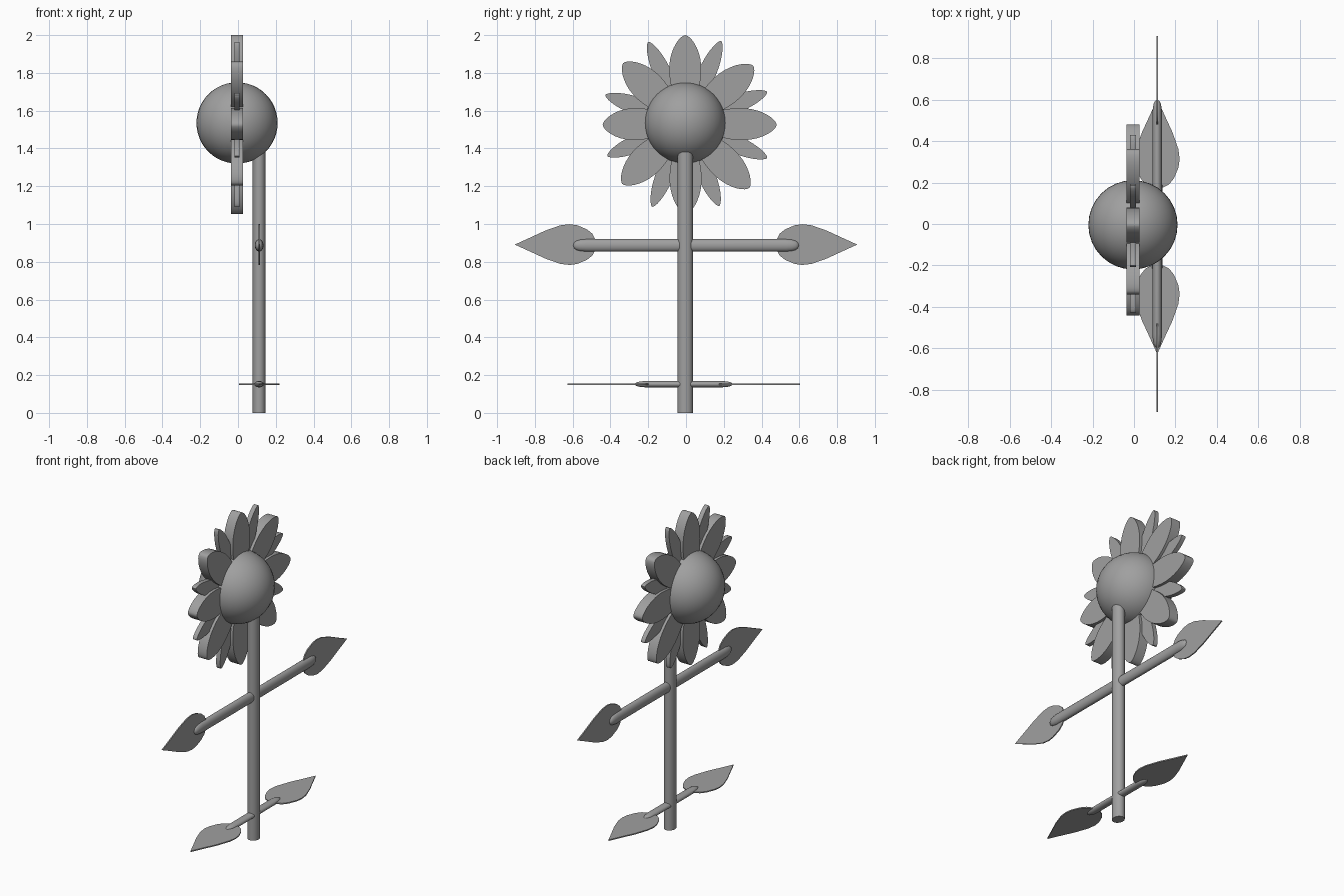
import bpy, bmesh, math
from mathutils import Matrix, Vector

if "Cube" in bpy.data.objects:
    bpy.data.objects.remove(bpy.data.objects["Cube"])

grey = bpy.data.materials.new("plain grey")
grey.diffuse_color = (0.35, 0.35, 0.35, 1)
grey.use_nodes = True
grey.node_tree.nodes["Principled BSDF"].inputs["Base Color"].default_value = grey.diffuse_color

HEAD = Vector((-0.005, -0.004, 1.535))
STEM_X = 0.112


def finish(name, bm, matrix=Matrix()):
    """Turn a bmesh into a smooth-shaded object with sharp edges kept."""
    bmesh.ops.recalc_face_normals(bm, faces=bm.faces)
    bm.transform(matrix)
    mesh = bpy.data.meshes.new(name)
    bm.to_mesh(mesh)
    bm.free()
    ob = bpy.data.objects.new(name, mesh)
    bpy.context.collection.objects.link(ob)
    mesh.materials.append(grey)
    bpy.ops.object.select_all(action='DESELECT')
    ob.select_set(True)
    bpy.context.view_layer.objects.active = ob
    bpy.ops.object.shade_smooth_by_angle(angle=math.radians(35))
    return ob


def blade(name, half, thickness, matrix):
    """Flat slab along local +Y, symmetric in Z, thick in X; half = (distance, half width)."""
    outline = half + [(d, -w) for d, w in reversed(half[1:-1])]
    bm = bmesh.new()
    face = bm.faces.new([bm.verts.new((-thickness / 2, d, w)) for d, w in outline])
    ext = bmesh.ops.extrude_face_region(bm, geom=[face])
    verts = [v for v in ext["geom"] if isinstance(v, bmesh.types.BMVert)]
    bmesh.ops.translate(bm, verts=verts, vec=(thickness, 0, 0))
    return finish(name, bm, matrix)


def rod(name, profile, rx, rz, matrix):
    """Elliptical rod along local +Y from (distance, relative radius) stations."""
    n = 24
    bm = bmesh.new()
    rings = [[bm.verts.new((rx * r * math.cos(2 * math.pi * i / n), d,
                            rz * r * math.sin(2 * math.pi * i / n))) for i in range(n)]
             for d, r in profile]
    for a, b in zip(rings, rings[1:]):
        for i in range(n):
            bm.faces.new((a[i], a[(i + 1) % n], b[(i + 1) % n], b[i]))
    bm.faces.new(rings[0])
    bm.faces.new(rings[-1])
    return finish(name, bm, matrix)


# Round flower centre
bm = bmesh.new()
bmesh.ops.create_uvsphere(bm, u_segments=32, v_segments=24, radius=0.215)
finish("flower_centre", bm, Matrix.Translation(HEAD))


# Petals, wide and narrow, each given by its tip (y, z) from the flower centre
def petal(name, y, z, width, thickness):
    length = math.hypot(y, z)
    half = []
    for i in range(21):
        t = (1 - math.cos(math.pi * i / 20)) / 2
        w = 0 if i in (0, 20) else math.sin(math.pi * t ** 1.4) ** 0.6
        half.append((t * length, w * width))
    blade(name, half, thickness,
          Matrix.Translation(HEAD) @ Matrix.Rotation(math.atan2(z, y), 4, 'X'))


wide_tips = [(0, .465), (.36, .302), (.484, -.01), (.339, -.344),
             (.003, -.482), (-.333, -.323), (-.437, -.01), (-.328, .317)]
narrow_tips = [(.19, .434), (.434, .164), (.434, -.185), (.18, -.44),
               (-.175, -.444), (-.413, -.175), (-.423, .148), (-.196, .429)]
for i, (y, z) in enumerate(wide_tips):
    petal(f"wide_petal_{i}", y, z, 0.085, 0.062)
for i, (y, z) in enumerate(narrow_tips):
    petal(f"narrow_petal_{i}", y, z, 0.047, 0.028)

# Upright stem, ending inside the flower centre
rod("stem", [(0, 1), (1.43, 1)], 0.034, 0.04,
    Matrix.Translation((STEM_X, -0.004, 0)) @ Matrix.Rotation(math.pi / 2, 4, 'X'))

# Branches and leaves, upper pair upright and lower pair lying flat
leaf_half = [(0, 0), (.005, .027), (.02, .057), (.05, .081), (.1, .102), (.14, .108),
             (.19, .102), (.27, .074), (.35, .037), (.432, 0)]
flat = Matrix.Rotation(math.pi / 2, 4, 'Y')
for side, label in ((1, "right"), (-1, "left")):
    turn = Matrix.Rotation(0 if side > 0 else math.pi, 4, 'Z')
    up = Matrix.Translation((STEM_X, 0, 0.887)) @ turn
    low = Matrix.Translation((STEM_X, -0.012, 0.152)) @ turn @ flat
    rod(f"upper_branch_{label}",
        [(0, 1), (.53, 1), (.56, .92), (.58, .75), (.592, .5), (.597, .15)], .023, .033, up)
    rod(f"lower_branch_{label}",
        [(0, 1), (.2, 1), (.23, .85), (.25, .55), (.26, .15)], .017, .025, low)
    blade(f"upper_leaf_{label}", leaf_half, 0.007, up @ Matrix.Translation((0, .475, 0.004)))
    blade(f"lower_leaf_{label}", leaf_half, 0.007, low @ Matrix.Translation((0, .183, 0)))
